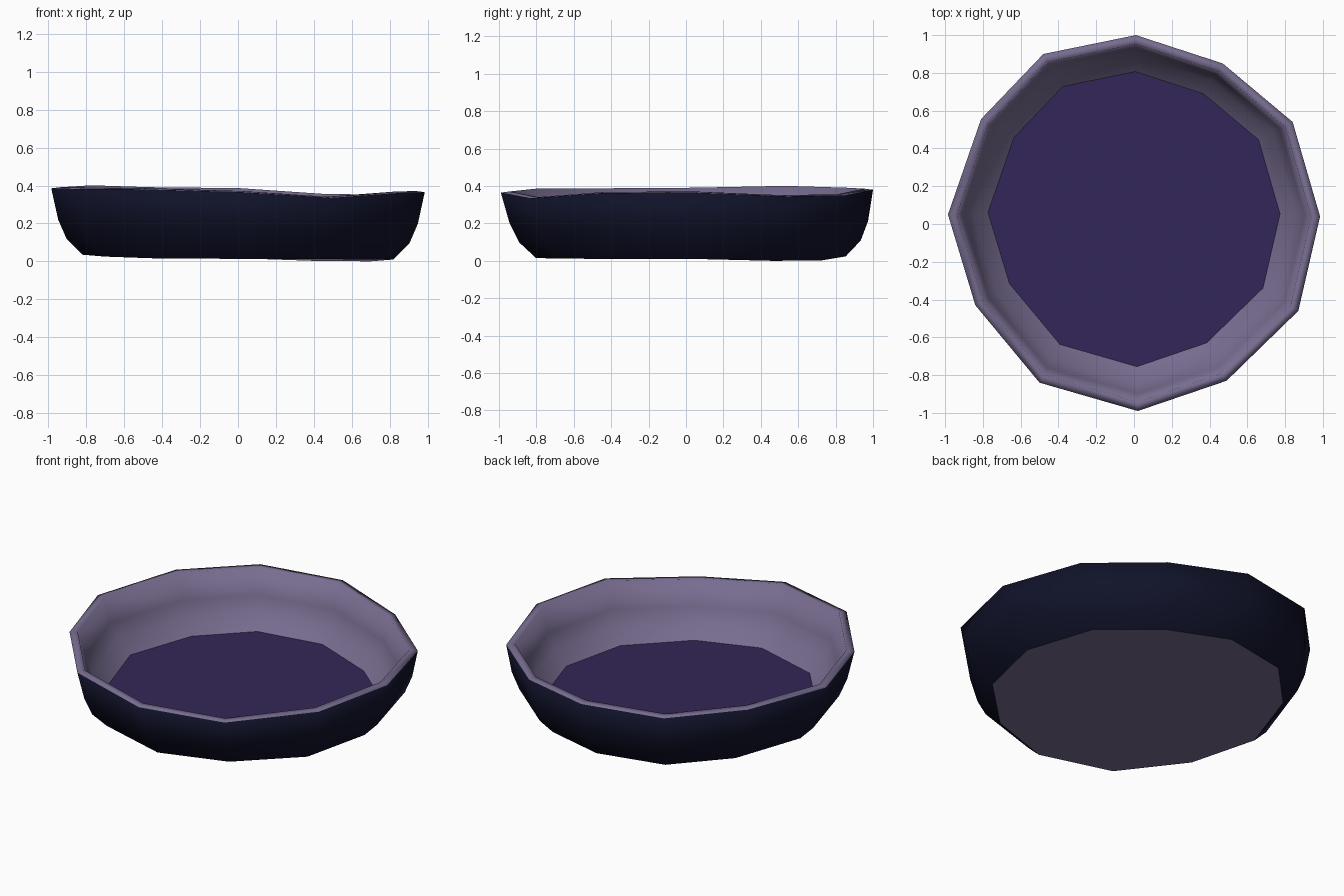
import bpy, bmesh

if "Cube" in bpy.data.objects:
    bpy.data.objects.remove(bpy.data.objects["Cube"])

# Hand-cut rim outline: x, y, rim height, base height (clockwise from the back)
CORNERS = [
    (0.01, 1.00, .380, .024), (0.47, 0.85, .350, .003), (0.84, 0.54, .345, .000),
    (0.985, 0.04, .365, .010), (0.87, -0.46, .362, .010), (0.49, -0.83, .335, .012),
    (0.02, -0.99, .365, .015), (-0.50, -0.84, .380, .015), (-0.84, -0.43, .382, .025),
    (-0.985, 0.05, .385, .035), (-0.81, 0.555, .395, .035), (-0.48, 0.90, .385, .030)]

# Wall section, from outer base over the rim to inner floor: scale, height share, lift
PROFILE = [(.832, 0, 0), (.918, .24, 0), (.963, .53, 0), (1, 1, 0),
           (.952, 1, .006), (.918, .54, .008), (.872, .26, .022), (.785, 0, .036)]
RIM = 3


def material(name, rgb):
    m = bpy.data.materials.new(name)
    m.diffuse_color = (*rgb, 1)
    m.use_nodes = True
    m.node_tree.nodes["Principled BSDF"].inputs["Base Color"].default_value = m.diffuse_color
    return m


bm = bmesh.new()
rings = []
for scale, share, lift in PROFILE:
    lean = 0.022 * (1 - share)          # the bowl leans slightly to the back
    rings.append([bm.verts.new((x * scale, y * scale + lean,
                                base + (top - base) * share + lift))
                  for x, y, top, base in CORNERS])

# Walls and rim
n = len(CORNERS)
for k in range(len(rings) - 1):
    a, b = rings[k], rings[k + 1]
    for i in range(n):
        j = (i + 1) % n
        f = bm.faces.new((a[i], a[j], b[j], b[i]))
        f.material_index = 1 if k < RIM else 0
        f.smooth = True

# Underside and inner floor, with crisp borders
underside = bm.faces.new(rings[0])
floor = bm.faces.new(rings[-1])
floor.material_index = 2
for f in (underside, floor):
    f.smooth = True
    for e in f.edges:
        e.smooth = False

bmesh.ops.recalc_face_normals(bm, faces=bm.faces)
mesh = bpy.data.meshes.new("bowl")
bm.to_mesh(mesh)
bm.free()

mesh.materials.append(material("mauve inside", (.185, .150, .275)))
mesh.materials.append(material("dark navy outside", (.005, .006, .022)))
mesh.materials.append(material("deep purple floor", (.034, .020, .098)))
bpy.context.collection.objects.link(bpy.data.objects.new("bowl", mesh))
